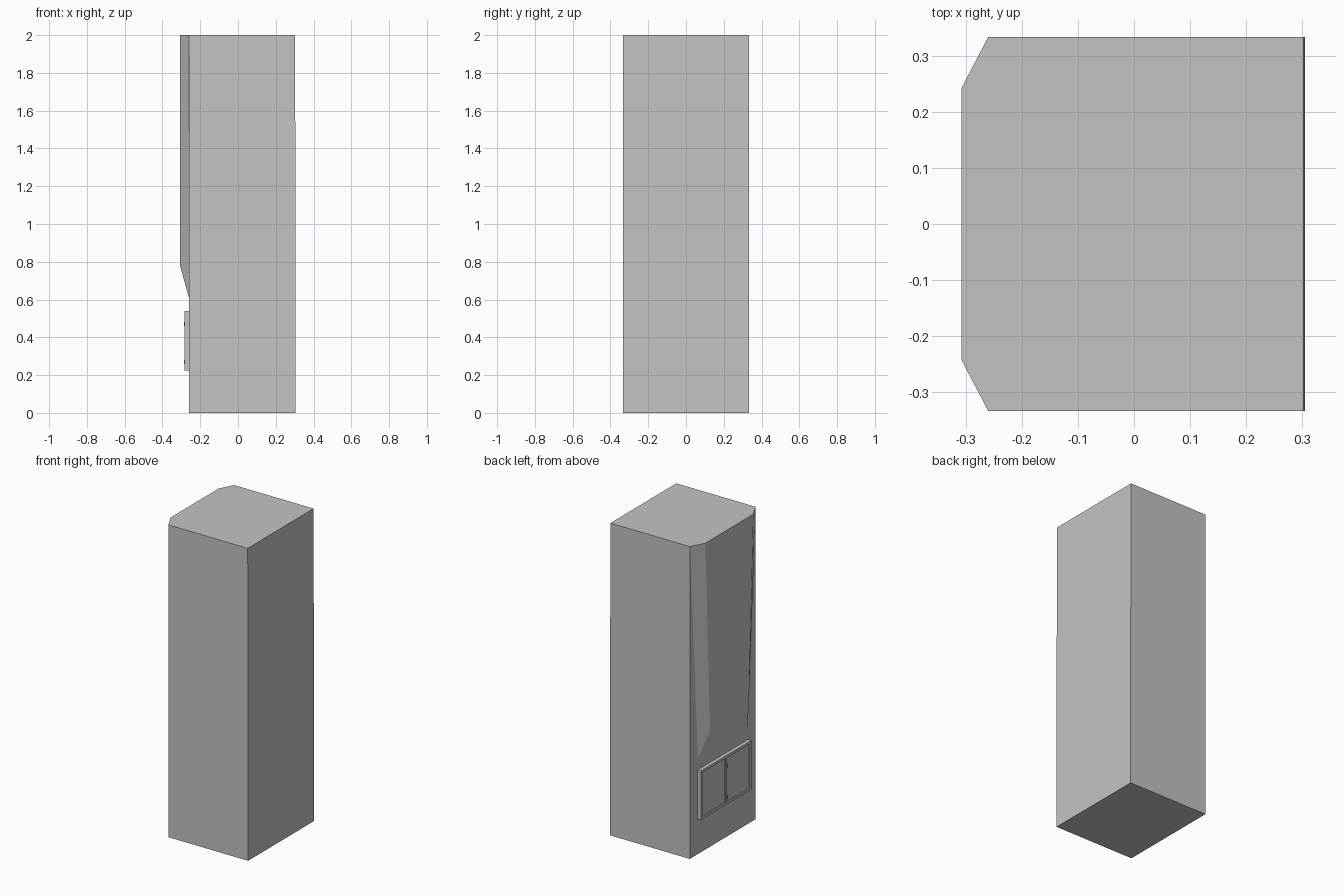
import bpy
import bmesh

if "Cube" in bpy.data.objects:
    bpy.data.objects.remove(bpy.data.objects["Cube"])

# Single plain grey for every part
grey = bpy.data.materials.new("plain grey")
grey.use_nodes = True
colour = (0.55, 0.55, 0.55, 1)
grey.diffuse_color = colour
grey.node_tree.nodes["Principled BSDF"].inputs["Base Color"].default_value = colour


def finish(name, bm):
    bmesh.ops.recalc_face_normals(bm, faces=bm.faces)
    mesh = bpy.data.meshes.new(name)
    bm.to_mesh(mesh)
    bm.free()
    mesh.materials.append(grey)
    obj = bpy.data.objects.new(name, mesh)
    bpy.context.collection.objects.link(obj)
    return obj


def box(name, x, y, z):
    """Box between the (low, high) limits on each axis."""
    bm = bmesh.new()
    bmesh.ops.create_cube(bm, size=1)
    for v in bm.verts:
        v.co = [lim[0] if c < 0 else lim[1] for c, lim in zip(v.co, (x, y, z))]
    return finish(name, bm)


WALL = -0.26      # plane of the wall carrying the bay and hatch
HALF = 0.333      # half depth of the body

# Main body: side profile extruded along y
bm = bmesh.new()
profile = [(WALL, 0), (0.305, 0), (0.305, 0.73), (0.302, 2), (WALL, 2)]
face = bm.faces.new([bm.verts.new((x, -HALF, z)) for x, z in profile])
side = bmesh.ops.extrude_face_region(bm, geom=[face])
new_verts = [g for g in side["geom"] if isinstance(g, bmesh.types.BMVert)]
bmesh.ops.translate(bm, verts=new_verts, vec=(0, 2 * HALF, 0))
finish("main_body", bm)

# Tapering bay with chamfered sides and a sloped underside, open to the wall
bm = bmesh.new()
half_outline = [(WALL, HALF, 2), (-0.307, 0.243, 2), (-0.307, 0.195, 0.78), (WALL, 0.25, 0.61)]
a, b = ([bm.verts.new((x, s * y, z)) for x, y, z in half_outline] for s in (1, -1))
bm.faces.new(a)
bm.faces.new(b)
for i in range(3):
    bm.faces.new((a[i], a[i + 1], b[i + 1], b[i]))
finish("upper_bay", bm)

# Hatch frame: rails, stiles and centre mullion
front = -0.284
W, LOW, HIGH, RIM = 0.255, 0.225, 0.54, 0.016
depth = (front, WALL)
box("hatch_bottom_rail", depth, (-W, W), (LOW, LOW + RIM))
box("hatch_top_rail", depth, (-W, W), (HIGH - RIM, HIGH))
inner = (LOW + RIM, HIGH - RIM)
box("hatch_mullion", depth, (-0.006, 0.006), inner)

# Mirrored stiles, recessed doors and small catches
for label, s in (("left", -1), ("right", 1)):
    box(f"hatch_stile_{label}", depth, sorted((s * W, s * (W - RIM))), inner)
    box(f"hatch_door_{label}", (front + 0.006, WALL),
        sorted((s * 0.006, s * (W - RIM))), inner)
for label, z in (("lower", 0.26), ("upper", 0.46)):
    box(f"hatch_catch_{label}", (front - 0.001, WALL), (-0.018, -0.006), (z, z + 0.02))
